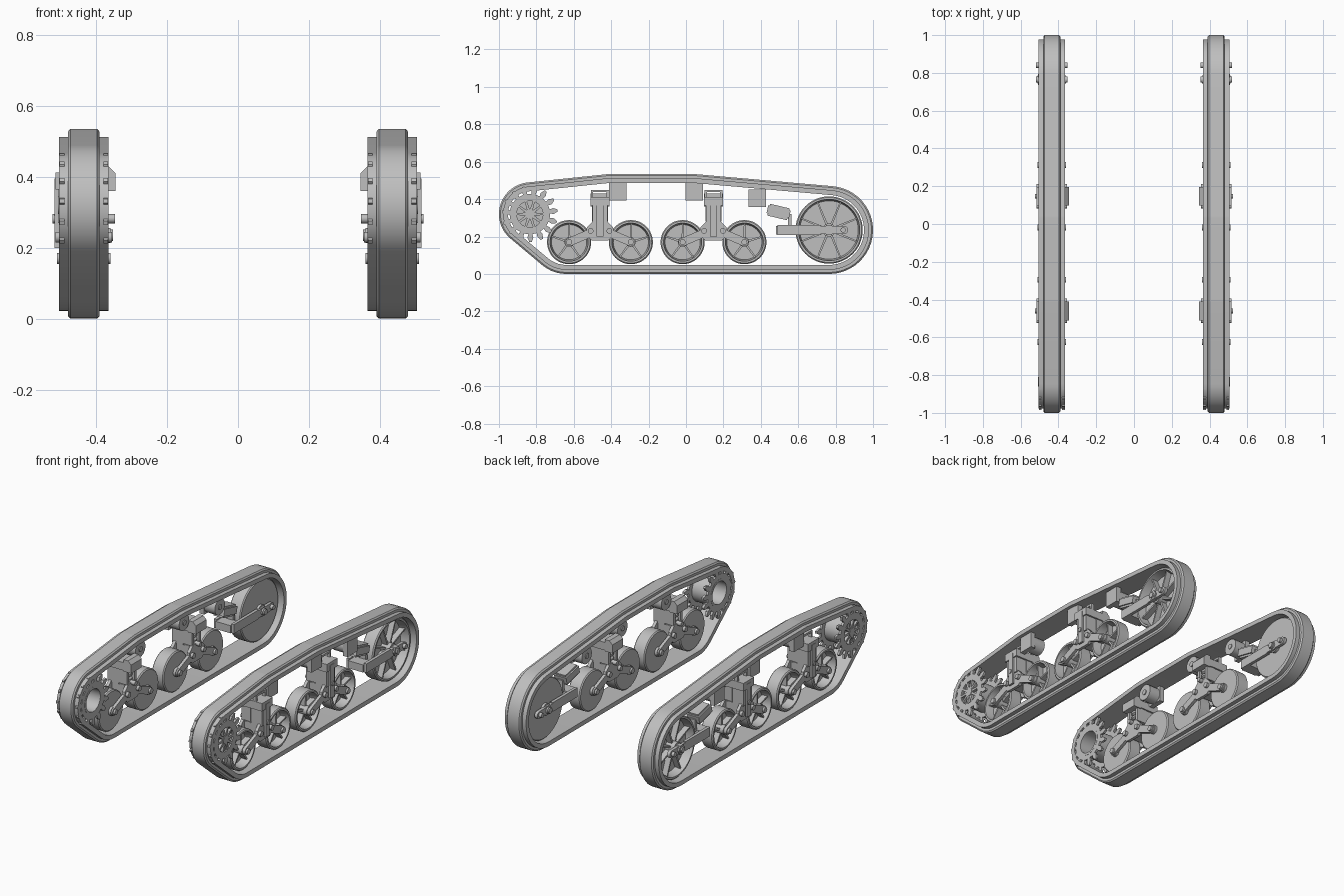
import bpy, bmesh, math
from math import sin, cos, pi, radians

cube = bpy.data.objects.get("Cube")
if cube:
    bpy.data.objects.remove(cube, do_unlink=True)

mat = bpy.data.materials.new("plain_grey")
mat.use_nodes = True
grey = (0.52, 0.52, 0.52, 1)
mat.diffuse_color = grey
mat.node_tree.nodes["Principled BSDF"].inputs["Base Color"].default_value = grey

CX = 0.435  # middle of one track; u is the offset away from it, outward positive


def skin(bm, rows, caps=False):
    """Join closed rows of points into a surface; capped or closed on itself."""
    vs = [[bm.verts.new(p) for p in row] for row in rows]
    n = len(vs[0])
    for i in range(len(vs) - 1 if caps else len(vs)):
        a, b = vs[i], vs[(i + 1) % len(vs)]
        for k in range(n):
            bm.faces.new((a[k], a[(k + 1) % n], b[(k + 1) % n], b[k]))
    if caps:
        bm.faces.new(vs[0])
        bm.faces.new(vs[-1])


def prism(bm, pts, u0, u1):
    skin(bm, [[(CX + u, y, z) for y, z in pts] for u in (u0, u1)], True)


def box(bm, u0, u1, y0, y1, z0, z1):
    prism(bm, [(y0, z0), (y1, z0), (y1, z1), (y0, z1)], u0, u1)


def turn(bm, y, z, profile, n=40, ring=False):
    """Turn (u, radius) pairs around a crosswise axle."""
    rows = [[(CX + u, y + r * cos(2 * pi * k / n), z + r * sin(2 * pi * k / n))
             for k in range(n)] for u, r in profile]
    skin(bm, rows, not ring)


def rod(bm, y, z, r, u0, u1, n=20):
    turn(bm, y, z, [(u0, r), (u1, r)], n)


def link(bm, y0, z0, y1, z1, r, u0, u1):
    """Flat bar with round ends."""
    a = math.atan2(z1 - z0, y1 - y0)
    pts = [(cy + r * cos(a + t + pi * k / 8), cz + r * sin(a + t + pi * k / 8))
           for cy, cz, t in ((y1, z1, -pi / 2), (y0, z0, pi / 2)) for k in range(9)]
    prism(bm, pts, u0, u1)


def spokes(bm, y, z, count, r0, r1, w0, w1, u0, u1, start=0):
    for k in range(count):
        a = start + 2 * pi * k / count
        c, s = cos(a), sin(a)
        pts = [(r0, -w0), (r1, -w1), (r1, w1), (r0, w0)]
        prism(bm, [(y + p * c - q * s, z + p * s + q * c) for p, q in pts], u0, u1)


def finish(bm, name):
    bmesh.ops.recalc_face_normals(bm, faces=bm.faces)
    me = bpy.data.meshes.new(name)
    bm.to_mesh(me)
    bm.free()
    me.shade_smooth()
    me.set_sharp_from_angle(angle=radians(30))
    me.materials.append(mat)
    ob = bpy.data.objects.new(name, me)
    bpy.context.collection.objects.link(ob)
    mod = ob.modifiers.new("both_sides", 'MIRROR')
    mod.use_mirror_merge = False


# Belt: a cross-section swept round a loop of tangent circles
loop = [(-.64, .2, .2), (.765, .235, .235), (.03, .385, .15), (-.4, .385, .15), (-.83, .32, .17)]
section = [(-.045, .008), (-.038, 0), (.038, 0), (.045, .008), (.045, .022),
           (.07, .022), (.07, .048), (-.07, .048), (-.07, .022), (-.045, .022)]


def tangent(a, b):
    dy, dz = b[0] - a[0], b[1] - a[1]
    return math.atan2(dz, dy) - math.acos((a[2] - b[2]) / math.hypot(dy, dz))


rows = []
for i, c in enumerate(loop):
    t0 = tangent(loop[i - 1], c)
    sweep = (tangent(c, loop[(i + 1) % len(loop)]) - t0) % (2 * pi)
    steps = max(3, int(sweep / radians(7)))
    for k in range(steps + 1):
        a = t0 + sweep * k / steps
        rows.append([(CX + u, c[0] + (c[2] - d) * cos(a), c[1] + (c[2] - d) * sin(a))
                     for u, d in section])
bm = bmesh.new()
skin(bm, rows)
finish(bm, "track_belt")

# Drive sprocket: two toothed rings, hollow drum, ribbed outer hub
SY, SZ = -.835, .32
bm = bmesh.new()
for u in (-.062, .062):
    a, b = u - .007, u + .007
    turn(bm, SY, SZ, [(a, .07), (a, .108), (b, .108), (b, .07)], ring=True)
    spokes(bm, SY, SZ, 15, .1, .128, .009, .016, a, b, .13)
    spokes(bm, SY, SZ, 15, .126, .15, .016, .006, a, b, .13)
turn(bm, SY, SZ, [(-.07, .066), (-.07, .08), (.06, .08), (.06, .066)], ring=True)
rod(bm, SY, SZ, .075, .03, .052, 32)
rod(bm, SY, SZ, .025, .03, .072)
spokes(bm, SY, SZ, 10, .02, .08, .008, .005, .05, .069)
finish(bm, "drive_sprocket")


def wheel(name, y, z, r, count, hub, start):
    """Dished wheel: flat inside, ribbed hollow outside."""
    bm = bmesh.new()
    turn(bm, y, z, [(-.04, hub), (-.04, r - .006), (-.034, r), (.034, r), (.04, r - .006),
                    (.04, r - .016), (-.012, r - .024), (-.012, hub)], 48)
    rod(bm, y, z, hub, -.055, .045)
    rod(bm, y, z, hub * .6, -.075, .075)
    spokes(bm, y, z, count, hub * .8, r - .014, .006, .004, -.02, .022, start)
    finish(bm, name)


# Rear idler wheel with its tensioning arms and cylinder
IY, IZ = .765, .235
wheel("idler_wheel", IY, IZ, .18, 8, .035, pi / 8)
bm = bmesh.new()
for s in (-1, 1):
    u0, u1 = sorted((s * .048, s * .066))
    box(bm, u0, u1, .49, .72, .208, .262)
    link(bm, .70, IZ, .845, IZ, .022, u0, u1)
    rod(bm, IY, IZ, .03, u0, u1 + .008 if s > 0 else u1, 6)
    rod(bm, .84, IZ, .014, *sorted((s * .05, s * .083)))
    rod(bm, IY, IZ, .016, *sorted((s * .05, s * .083)))
box(bm, -.05, .05, .48, .55, .21, .255)
box(bm, -.02, .02, .545, .565, .25, .32)
finish(bm, "idler_arm")
bm = bmesh.new()
prism(bm, [(.435, .312), (.54, .287), (.555, .35), (.45, .375)], -.032, .032)
prism(bm, [(.43, .325), (.55, .297), (.56, .338), (.44, .366)], -.04, .04)
finish(bm, "tension_cylinder")

# Return rollers, each beside a square mounting block
for i, (y, z) in enumerate(((-.365, .44), (.045, .44), (.38, .405))):
    bm = bmesh.new()
    rod(bm, y, z, .047, -.05, .03, 32)
    rod(bm, y, z, .015, -.055, .05)
    box(bm, .02, .05, y - .047, y + .047, z - .047, z + .047)
    finish(bm, f"return_roller_{i + 1}")

# Suspension bogies, each carrying a pair of road wheels
WZ = .17
for name, y in (("front", -.46), ("rear", .147)):
    for side, w in (("front", -.165), ("rear", .165)):
        wheel(f"{name}_bogie_{side}_wheel", y + w, WZ, .118, 5, .026, .3)

    # Post with cap, carrying handle and inner bracket
    bm = bmesh.new()
    box(bm, .0, .072, y - .04, y + .04, .27, .40)
    box(bm, -.045, .08, y - .05, y + .05, .365, .412)
    box(bm, .07, .082, y - .018, y + .018, .20, .395)
    for s in (-1, 1):
        box(bm, .02, .04, y + s * .042 - .006, y + s * .042 + .006, .41, .445)
        box(bm, -.06, .0, y + s * .034 - .009, y + s * .034 + .009, .28, .37)
    box(bm, .02, .04, y - .048, y + .048, .438, .45)
    bracket = [(-.04, .36), (-.09, .36), (-.09, .41), (-.07, .43), (-.04, .43)]
    skin(bm, [[(CX + u, y + v, z) for u, z in bracket] for v in (-.05, .05)], True)
    finish(bm, f"{name}_bogie_post")

    # Stacked spring
    bm = bmesh.new()
    for k in range(4):
        z = .255 + k * .028
        skin(bm, [[(CX - .02 + r * cos(t * pi / 10), y + r * sin(t * pi / 10), h) for t in range(20)]
                  for r, h in ((.026, z), (.036, z + .007), (.036, z + .018), (.026, z + .025))], True)
    finish(bm, f"{name}_bogie_spring")

    # Rocker plates and arms on both sides of the wheels
    bm = bmesh.new()
    box(bm, -.045, .05, y - .035, y + .035, .20, .27)
    for s in (-1, 1):
        u0, u1 = sorted((s * .046, s * .064))
        prism(bm, [(y - .045, .18), (y + .045, .18), (y + .075, .21), (y + .07, .25),
                   (y + .035, .285), (y - .035, .285), (y - .07, .25), (y - .075, .21)], u0, u1)
        for w in (-1, 1):
            link(bm, y + w * .06, .215, y + w * .165, WZ, .022, u0, u1)
            rod(bm, y + w * .05, .23, .015, *sorted((s * .05, s * .08)))
        rod(bm, y, .282, .013, *sorted((s * .05, s * .088)))
    finish(bm, f"{name}_bogie_rocker")
